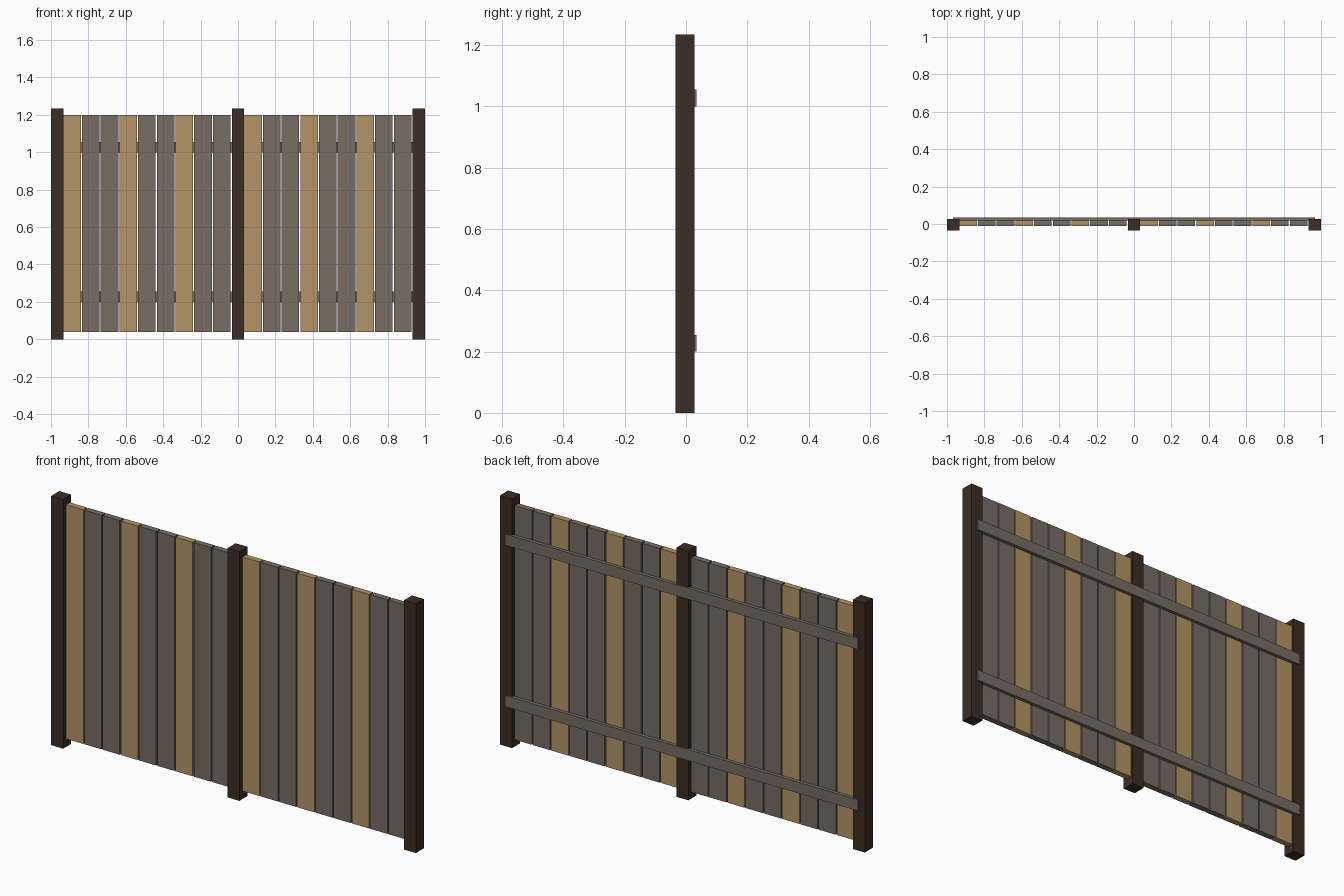
import bpy

default = bpy.data.objects.get("Cube")
if default:
    bpy.data.objects.remove(default, do_unlink=True)


def material(name, rgb):
    mat = bpy.data.materials.new(name)
    mat.use_nodes = True
    color = (*rgb, 1)
    mat.diffuse_color = color
    shader = mat.node_tree.nodes["Principled BSDF"]
    shader.inputs["Base Color"].default_value = color
    shader.inputs["Roughness"].default_value = 0.9
    return mat


dark_wood = material("dark wood", (0.045, 0.027, 0.018))
grey_wood = material("weathered grey wood", (0.188, 0.153, 0.127))
tan_wood = material("tan wood", (0.456, 0.296, 0.133))


def box(name, low, high, mat):
    """Box spanning two opposite corners."""
    centre = [(a + b) / 2 for a, b in zip(low, high)]
    bpy.ops.mesh.primitive_cube_add(size=1, location=centre)
    obj = bpy.context.object
    obj.name = name
    obj.scale = [b - a for a, b in zip(low, high)]
    bpy.ops.object.transform_apply(location=False, rotation=False, scale=True)
    obj.data.materials.append(mat)
    return obj


# Three square posts
HALF = 0.033
for name, x in (("right", -1 + HALF), ("middle", 0), ("left", 1 - HALF)):
    box(name + "_post", (x - HALF, -0.035, 0), (x + HALF, 0.028, 1.235), dark_wood)

# Two panels of nine boards, every third one tan
PITCH, WIDTH = 0.1, 0.094
for side, start in (("right", -0.934), ("left", 0.033)):
    for i in range(9):
        x = start + i * PITCH
        mat = grey_wood if i % 3 else tan_wood
        box(f"{side}_board_{i + 1}", (x, -0.012, 0.04), (x + WIDTH, 0.018, 1.2), mat)

# Long horizontal rails across the back
for name, z in (("lower", 0.2), ("upper", 1.0)):
    box(name + "_rail", (-0.967, 0.018, z), (0.967, 0.035, z + 0.055), grey_wood)
